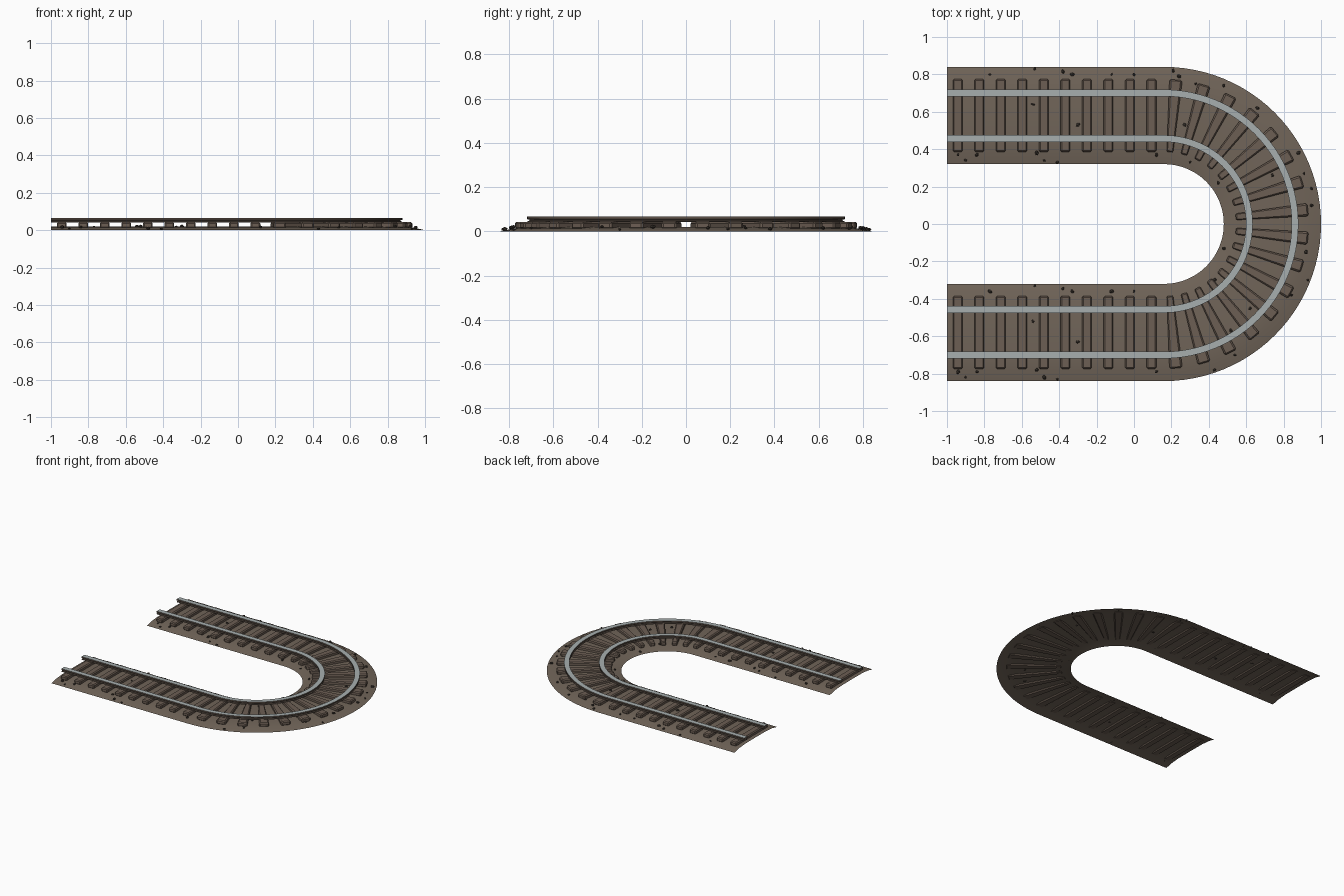
import bpy, bmesh, math
from mathutils import Matrix

cube = bpy.data.objects.get("Cube")
if cube:
    bpy.data.objects.remove(cube, do_unlink=True)

RADIUS = 0.58          # centre line of the bend
BEND_X = 0.16          # where the straights end
STRAIGHT = BEND_X + 1
ARC = math.pi * RADIUS
TOTAL = 2 * STRAIGHT + ARC


def material(name, rgb, roughness=0.8):
    mat = bpy.data.materials.new(name)
    mat.use_nodes = True
    colour = (*rgb, 1)
    mat.diffuse_color = colour
    shader = mat.node_tree.nodes["Principled BSDF"]
    shader.inputs["Base Color"].default_value = colour
    shader.inputs["Roughness"].default_value = roughness
    return mat


earth = material("earth brown", (0.165, 0.13, 0.1))
wood = material("sleeper wood", (0.15, 0.112, 0.087))
rust = material("rusty rail side", (0.12, 0.09, 0.07))
steel = material("worn steel", (0.39, 0.43, 0.43))
stone = material("dark stone", (0.05, 0.04, 0.032))


def on_track(s, offset, z):
    """Distance along the track and sideways offset to a point in space."""
    if s < STRAIGHT:
        return (s - 1, RADIUS + offset, z)
    if s > STRAIGHT + ARC:
        return (TOTAL - s - 1, -RADIUS - offset, z)
    a = math.pi / 2 - (s - STRAIGHT) / RADIUS
    r = RADIUS + offset
    return (BEND_X + r * math.cos(a), r * math.sin(a), z)


def finish(name, bm, mats, smooth_angle=None):
    mesh = bpy.data.meshes.new(name)
    bm.to_mesh(mesh)
    bm.free()
    obj = bpy.data.objects.new(name, mesh)
    bpy.context.collection.objects.link(obj)
    for mat in mats:
        mesh.materials.append(mat)
    if smooth_angle:
        bpy.ops.object.select_all(action='DESELECT')
        obj.select_set(True)
        bpy.context.view_layer.objects.active = obj
        bpy.ops.object.shade_smooth_by_angle(angle=math.radians(smooth_angle))
    return obj


def sweep(bm, profile, closed):
    """Carry a profile of (offset, z) points along the whole track."""
    steps = 48
    stations = [0] + [STRAIGHT + ARC * i / steps for i in range(steps + 1)] + [TOTAL]
    rings = [[bm.verts.new(on_track(s, o, z)) for o, z in profile] for s in stations]
    n = len(profile)
    for a, b in zip(rings, rings[1:]):
        for i in range(n if closed else n - 1):
            j = (i + 1) % n
            bm.faces.new((a[i], b[i], b[j], a[j]))
    if closed:
        bm.faces.new(rings[0])
        bm.faces.new(rings[-1][::-1])
        bmesh.ops.recalc_face_normals(bm, faces=bm.faces)


# Arched bed of earth, open underneath
half = [(0.26, 0), (0.2, 0.013), (0.13, 0.019)]
bed_profile = [(-o, z) for o, z in half] + [(0, 0.02)] + half[::-1]
bm = bmesh.new()
sweep(bm, bed_profile, False)
finish("track_bed", bm, [earth], 25)

# Two rails with a foot, a web and a wider head, steel only on top
rail_half = [(0.017, 0.042), (0.017, 0.046), (0.008, 0.048),
             (0.008, 0.053), (0.018, 0.055), (0.018, 0.066)]
rail_profile = rail_half + [(-o, z) for o, z in reversed(rail_half)]
for name, centre in (("outer_rail", 0.121), ("inner_rail", -0.123)):
    bm = bmesh.new()
    sweep(bm, [(centre + o, z) for o, z in rail_profile], True)
    for face in bm.faces:
        top = face.normal.z > 0.9 and face.calc_center_median().z > 0.06
        face.material_index = 1 if top else 0
    finish(name, bm, [rust, steel], 25)

# Chamfered sleepers, widening outwards around the bend
bm = bmesh.new()
COUNT = 36
for i in range(COUNT):
    one = bmesh.new()
    bmesh.ops.create_cube(one, size=1, matrix=Matrix.Diagonal((0.052, 0.388, 0.032, 1)))
    bmesh.ops.bevel(one, geom=one.edges[:], offset=0.007, segments=1,
                    affect='EDGES', profile=0.5)
    s = (i + 0.5) * TOTAL / COUNT
    for v in one.verts:
        v.co = on_track(s + v.co.x, v.co.y, v.co.z + 0.027)
    part = bpy.data.meshes.new("sleeper_part")
    one.to_mesh(part)
    one.free()
    bm.from_mesh(part)
    bpy.data.meshes.remove(part)
finish("sleepers", bm, [wood])


# Loose stones scattered over the bed
def bed_height(offset):
    o = abs(offset)
    if o > 0.2:
        return max(0, (0.26 - o) * 0.22)
    return 0.015


straight_stones = [(-.77, .22), (-.53, .25), (-.38, .235), (-.33, .22), (-.12, .22),
                   (0, .22), (-.54, .06), (-.3, -.05), (-.94, -.21), (-.9, -.24),
                   (-.84, -.21), (-.52, -.2), (-.48, -.24), (-.41, -.25), (.12, -.21)]
bend_stones = [(.21, .82), (.24, .79), (.33, .75), (.48, .74), (.66, .62), (.88, .38),
               (.91, .27), (.95, .19), (.95, .1), (.92, -.15), (.93, -.3), (.84, -.38),
               (.62, -.45), (.52, -.57), (.54, -.7), (.43, -.78), (.74, .26),
               (.27, .53), (.3, .33), (.45, .22), (.48, -.13), (.43, -.3)]
spots = [(x, side * RADIUS + o, o) for side in (1, -1) for x, o in straight_stones]
spots += [(x, y, math.hypot(x - BEND_X, y) - RADIUS) for x, y in bend_stones]

bm = bmesh.new()
for i, (x, y, offset) in enumerate(spots):
    size = 0.007 + 0.0015 * (i % 4)
    place = (Matrix.Translation((x, y, bed_height(offset) + 0.006))
             @ Matrix.Rotation(i, 4, 'Z') @ Matrix.Diagonal((1.2, 0.9, 0.8, 1)))
    bmesh.ops.create_icosphere(bm, subdivisions=1, radius=size, matrix=place)
# Keep every stone on or above the ground
for v in bm.verts:
    v.co.z = max(v.co.z, 0)
finish("loose_stones", bm, [stone])
